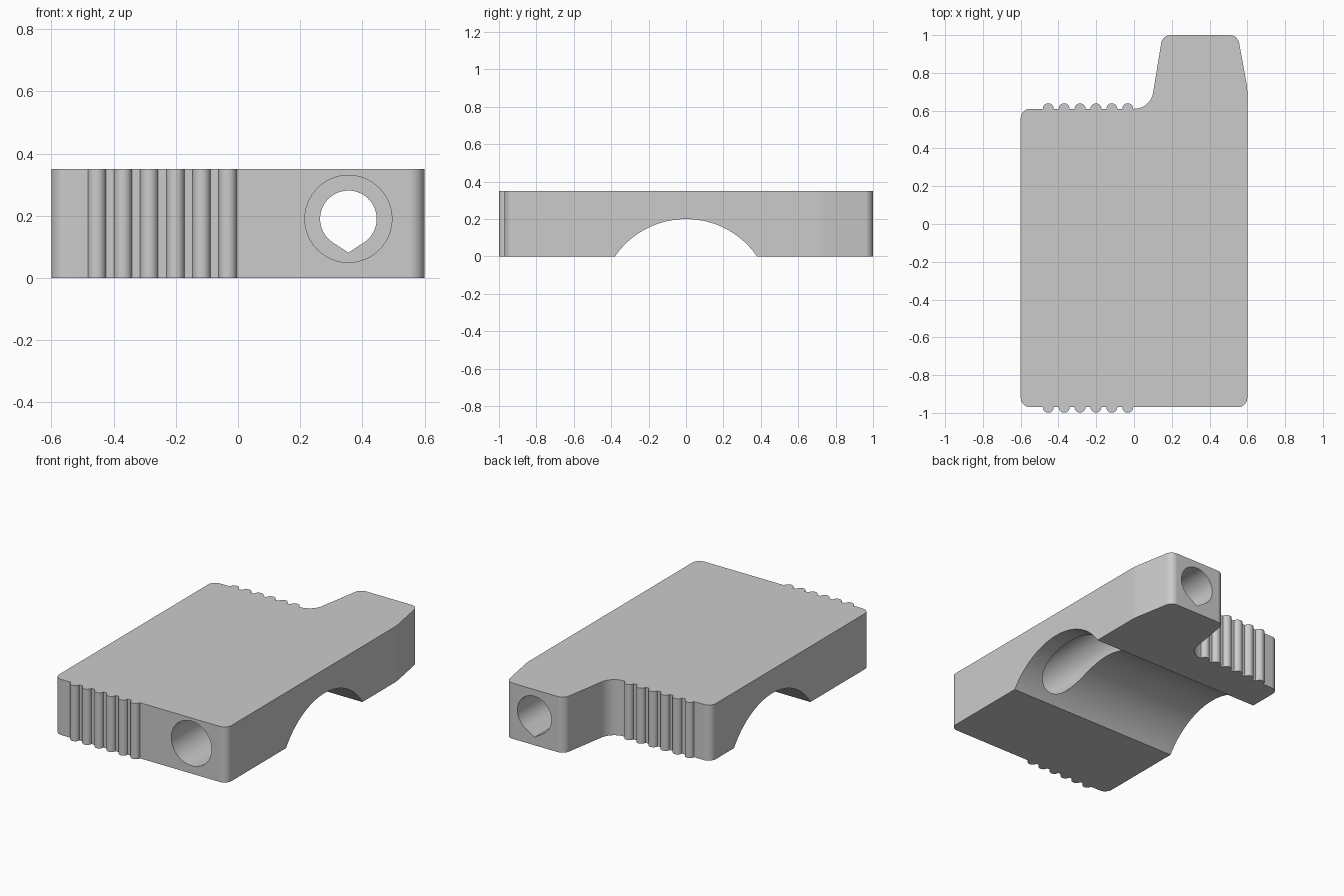
import bpy, bmesh
from math import cos, sin, tan, radians
from mathutils import Vector

if "Cube" in bpy.data.objects:
    bpy.data.objects.remove(bpy.data.objects["Cube"])

grey = bpy.data.materials.new("plain grey")
grey.use_nodes = True
grey.diffuse_color = (0.6, 0.6, 0.6, 1)
grey.node_tree.nodes["Principled BSDF"].inputs["Base Color"].default_value = grey.diffuse_color


def arc(cx, cy, r, start, end, steps):
    """Points on an arc, angles in degrees."""
    angles = [radians(start + (end - start) * i / steps) for i in range(steps + 1)]
    return [(cx + r * cos(a), cy + r * sin(a)) for a in angles]


def rounded(corners, steps=8):
    """Outline from (x, y, radius) corners, each rounded by its radius."""
    points = []
    for i, (x, y, r) in enumerate(corners):
        p = Vector((x, y))
        if r == 0:
            points.append(p)
            continue
        before = (Vector(corners[i - 1][:2]) - p).normalized()
        after = (Vector(corners[(i + 1) % len(corners)][:2]) - p).normalized()
        half = before.angle(after) / 2
        centre = p + (before + after).normalized() * (r / sin(half))
        start = (p + before * (r / tan(half)) - centre).normalized()
        end = (p + after * (r / tan(half)) - centre).normalized()
        for k in range(steps + 1):
            points.append(centre + start.slerp(end, k / steps).normalized() * r)
    return points


def prism(name, points, axis, low, high):
    """Extrude a 2D outline along an axis."""
    place = {"x": lambda u, v, w: (w, u, v),
             "y": lambda u, v, w: (u, w, v),
             "z": lambda u, v, w: (u, v, w)}[axis]
    bm = bmesh.new()
    rings = [[bm.verts.new(place(u, v, w)) for u, v in points] for w in (low, high)]
    n = len(points)
    bm.faces.new(rings[0])
    bm.faces.new(rings[1])
    for i in range(n):
        j = (i + 1) % n
        bm.faces.new((rings[0][i], rings[0][j], rings[1][j], rings[1][i]))
    bmesh.ops.recalc_face_normals(bm, faces=bm.faces)
    mesh = bpy.data.meshes.new(name)
    bm.to_mesh(mesh)
    bm.free()
    mesh.materials.append(grey)
    obj = bpy.data.objects.new(name, mesh)
    bpy.context.collection.objects.link(obj)
    return obj


def teardrop(r):
    """Round hole with a pointed bottom, centred on the bore."""
    lean = 33
    return arc(BORE_X, BORE_Z, r, -90 + lean, 270 - lean, 48) + \
        [(BORE_X, BORE_Z - r / cos(radians(lean)))]


BORE_X, BORE_Z = 0.355, 0.19
FRONT, BACK, HEIGHT = -0.97, 0.61, 0.35

# Block outline with grip ribs on both ends and a tapered tab at the back
rib_centres = [-0.454 + 0.0842 * i for i in range(6)]
outline = [(-0.6, FRONT, 0.05)]
for c in rib_centres:
    outline += [(x, y, 0) for x, y in arc(c, FRONT, 0.029, 180, 360, 14)]
outline += [(0.6, FRONT, 0.05), (0.6, 0.72, 0.3), (0.549, 1, 0.05),
            (0.151, 1, 0.05), (0.087, BACK, 0.1)]
for c in reversed(rib_centres):
    outline += [(x, y, 0) for x, y in arc(c, BACK, 0.029, 0, 180, 14)]
outline.append((-0.6, BACK, 0.05))
block = prism("grip_block", rounded(outline), "z", 0, HEIGHT)

# Arched channel, wide front bore, narrow neck and pointed tab bore
cutters = [
    prism("channel_cutter", arc(0, -0.261, 0.461, 0, 360, 128)[:-1], "x", -0.8, 0.8),
    prism("front_bore_cutter", arc(BORE_X, BORE_Z, 0.14, 0, 360, 64)[:-1], "y", -1.2, 0.45),
    prism("neck_cutter", teardrop(0.091), "y", 0.4, 0.6),
    prism("tab_bore_cutter", teardrop(0.118), "y", 0.55, 1.2),
]
bpy.context.view_layer.objects.active = block
for cutter in cutters:
    cutter.hide_render = True
    cut = block.modifiers.new("cut", "BOOLEAN")
    cut.operation = "DIFFERENCE"
    cut.solver = "EXACT"
    cut.object = cutter
    bpy.ops.object.modifier_apply(modifier=cut.name)
    bpy.data.objects.remove(cutter)

# Smooth curved walls with crisp edges
bpy.ops.object.select_all(action="DESELECT")
block.select_set(True)
bpy.ops.object.shade_smooth_by_angle(angle=radians(30))
weighted = block.modifiers.new("weighted_normals", "WEIGHTED_NORMAL")
weighted.keep_sharp = True
